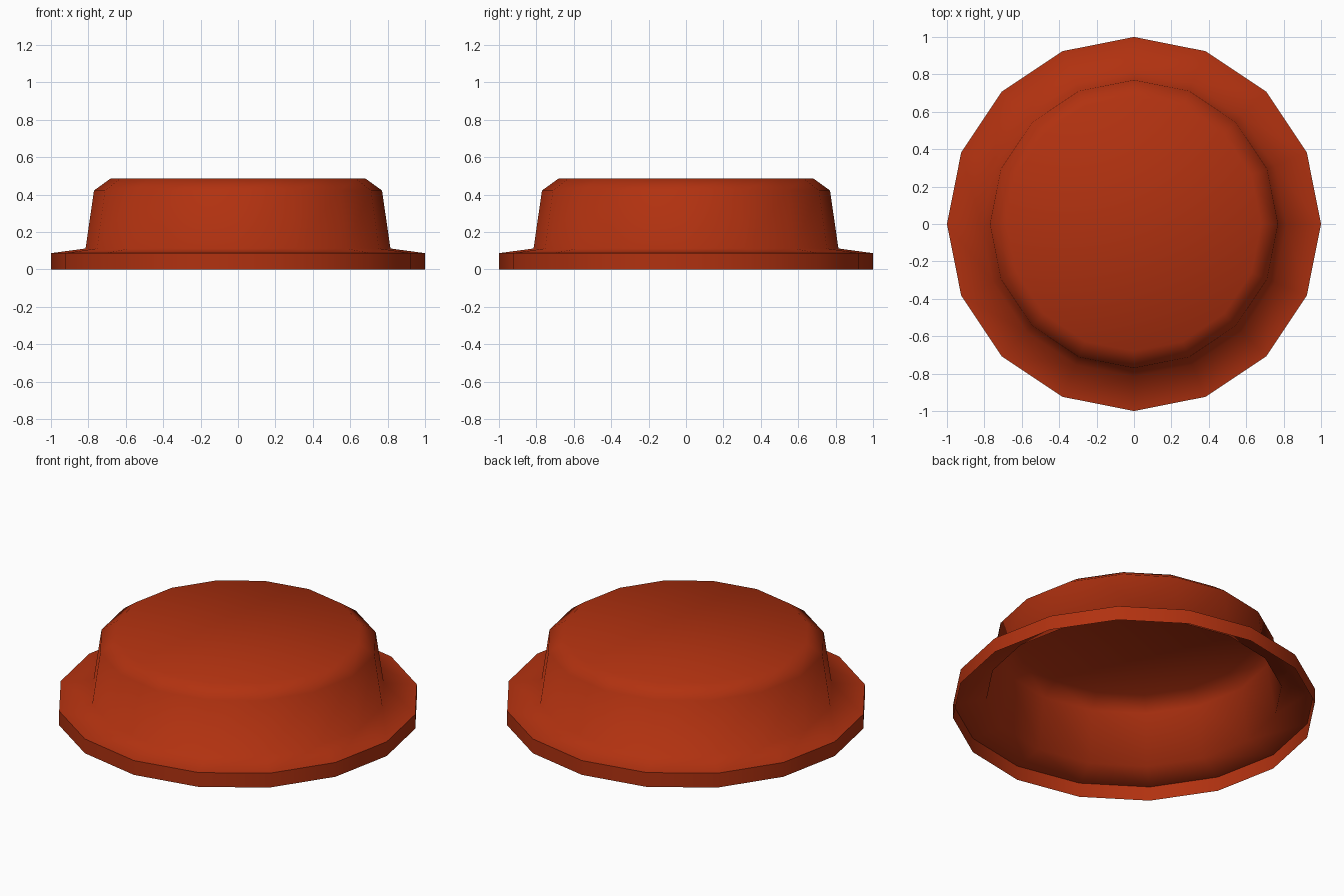
import bpy, bmesh
from math import cos, sin, tau

cube = bpy.data.objects.get("Cube")
if cube:
    bpy.data.objects.remove(cube, do_unlink=True)

SIDES = 16
# Radius and height of each ring, from the open bottom rim to the flat top
PROFILE = [(1.0, 0.0), (1.0, 0.087), (0.815, 0.112), (0.77, 0.422), (0.68, 0.487)]
RIM_RING = 1

# Material
red = bpy.data.materials.new("rust_red")
red.use_nodes = True
colour = (0.44, 0.031, 0.005, 1.0)
red.diffuse_color = colour
red.node_tree.nodes["Principled BSDF"].inputs["Base Color"].default_value = colour

# Hollow cap: turned shell with a flared flange, open underneath
bm = bmesh.new()
rings = [[bm.verts.new((r * cos(tau * i / SIDES), r * sin(tau * i / SIDES), z))
          for i in range(SIDES)] for r, z in PROFILE]
for low, high in zip(rings, rings[1:]):
    for i in range(SIDES):
        j = (i + 1) % SIDES
        bm.faces.new((low[i], low[j], high[j], high[i]))
bm.faces.new(rings[-1])

# Smooth body with a crisp flange edge
for face in bm.faces:
    face.smooth = True
rim = set(rings[RIM_RING])
for edge in bm.edges:
    if all(v in rim for v in edge.verts):
        edge.smooth = False

mesh = bpy.data.meshes.new("flanged_cap")
bm.to_mesh(mesh)
bm.free()
mesh.materials.append(red)
cap = bpy.data.objects.new("flanged_cap", mesh)
bpy.context.collection.objects.link(cap)
